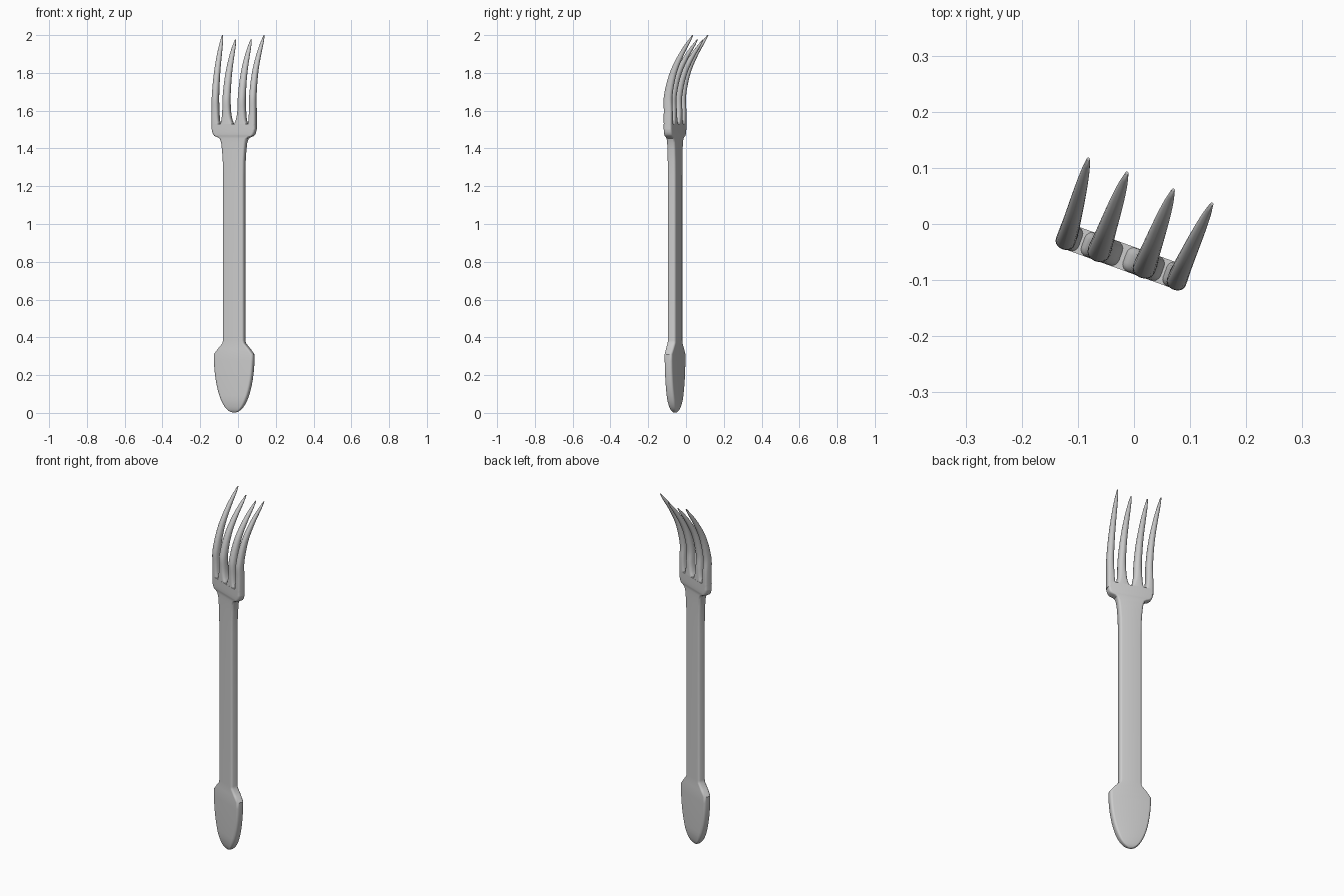
import bpy, bmesh, math
from mathutils import Matrix

if "Cube" in bpy.data.objects:
    bpy.data.objects.remove(bpy.data.objects["Cube"])

ANGLE = math.radians(-20)
PLACE = Matrix.Translation((-0.02, -0.058, 0)) @ Matrix.Rotation(ANGLE, 4, 'Z')


def section(x, y, hw, ht, round_, n=5):
    """Rounded rectangle outline; round_ is a fraction of the smaller half size."""
    r = min(hw, ht) * round_
    pts = []
    for q, (sx, sy) in enumerate([(1, 1), (-1, 1), (-1, -1), (1, -1)]):
        for i in range(n):
            a = math.pi / 2 * (q + i / (n - 1))
            pts.append((x + sx * (hw - r) + r * math.cos(a),
                        y + sy * (ht - r) + r * math.sin(a)))
    return pts


def loft(name, rows, angle=35):
    """Skin through rows of (z, x, y, half width, half thickness, rounding)."""
    bm = bmesh.new()
    rings = [[bm.verts.new((px, py, z)) for px, py in section(x, y, hw, ht, rd)]
             for z, x, y, hw, ht, rd in rows]
    for a, b in zip(rings, rings[1:]):
        for i in range(len(a)):
            j = (i + 1) % len(a)
            bm.faces.new((a[i], a[j], b[j], b[i]))
    bm.faces.new(rings[0][::-1])
    bm.faces.new(rings[-1])
    bmesh.ops.transform(bm, matrix=PLACE, verts=bm.verts)
    bmesh.ops.recalc_face_normals(bm, faces=bm.faces)
    me = bpy.data.meshes.new(name)
    bm.to_mesh(me)
    bm.free()
    ob = bpy.data.objects.new(name, me)
    bpy.context.collection.objects.link(ob)
    bpy.ops.object.select_all(action='DESELECT')
    ob.select_set(True)
    bpy.context.view_layer.objects.active = ob
    bpy.ops.object.shade_smooth_by_angle(angle=math.radians(angle))
    return ob


def interp(table, z):
    """Smooth lookup in a table of (z, value)."""
    n = len(table)
    slope = [(table[min(i + 1, n - 1)][1] - table[max(i - 1, 0)][1]) /
             (table[min(i + 1, n - 1)][0] - table[max(i - 1, 0)][0]) for i in range(n)]
    for i in range(n - 1):
        (z0, v0), (z1, v1) = table[i], table[i + 1]
        if z <= z1:
            h = z1 - z0
            t = (z - z0) / h
            return (v0 * (1 + 2 * t) * (1 - t) ** 2 + slope[i] * h * t * (1 - t) ** 2
                    + v1 * t * t * (3 - 2 * t) + slope[i + 1] * h * t * t * (t - 1))
    return table[-1][1]


# Handle: rounded paddle end, straight shaft, flared neck and tine root
body = []
for k in range(1, 15):
    a = math.pi / 2 * k / 14
    z = 0.31 - 0.308 * math.cos(a)
    w = 0.111 * math.sin(a) ** 0.95
    t = 0.022 * min(1, math.sin(a) * 1.6) ** 0.6
    body.append((z, 0, 0, w, t, 0.6))
body.insert(0, (0.001, 0, 0, 0.005, 0.004, 0.6))
for z, w in [(0.34, 0.087), (0.37, 0.061), (0.385, 0.059), (1.25, 0.059), (1.33, 0.060),
             (1.39, 0.064), (1.43, 0.069), (1.452, 0.077), (1.460, 0.090),
             (1.466, 0.107), (1.475, 0.115), (1.49, 0.120), (1.51, 0.122), (1.53, 0.123)]:
    body.append((z, 0, 0, w, 0.023, 0.55))
loft("handle", body)

# Tines: each side has an outer and a shorter inner one, bending backwards
bend = [(1.5, 0), (1.6, 0), (1.68, 0.0), (1.8, 0.029), (1.9, 0.077), (2.0, 0.142)]
thick = [(1.5, 0.0228), (1.68, 0.0225), (1.8, 0.019), (1.9, 0.0145), (1.96, 0.01), (2.0, 0.003)]
inner_w = [(1.5, 0.0385), (1.53, 0.036), (1.55, 0.0285), (1.6, 0.022), (1.7, 0.020),
           (1.8, 0.0175), (1.9, 0.0135), (1.96, 0.009), (2.0, 0.003)]
outer_w = [(1.5, 0.0225), (1.53, 0.0215), (1.55, 0.0195), (1.6, 0.018), (1.7, 0.0175),
           (1.8, 0.0155), (1.9, 0.012), (1.96, 0.008), (2.0, 0.003)]
outer_x = [(1.5, 0.1005), (1.53, 0.1015), (1.55, 0.1035), (1.6, 0.105), (1.7, 0.1055),
           (1.8, 0.107), (1.9, 0.111), (2.0, 0.117)]
inner_x = [(1.5, 0.0388), (1.53, 0.0395), (1.6, 0.0425), (1.8, 0.043), (2.0, 0.044)]


def tine(name, side, xs, ws, top):
    rows = []
    for k in range(33):
        z = 1.5 + 0.5 * k / 32
        zz = 1.5 + (z - 1.5) * (top - 1.5) / 0.5
        soft = 0.55 + 0.43 * min(1, (z - 1.5) / 0.2)
        rows.append((zz, side * interp(xs, z), interp(bend, z),
                     interp(ws, z), interp(thick, z), soft))
    loft(name, rows, 50)


for side, label in ((-1, "left"), (1, "right")):
    tine("outer_tine_" + label, side, outer_x, outer_w, 2.0)
    tine("inner_tine_" + label, side, inner_x, inner_w, 1.977)
